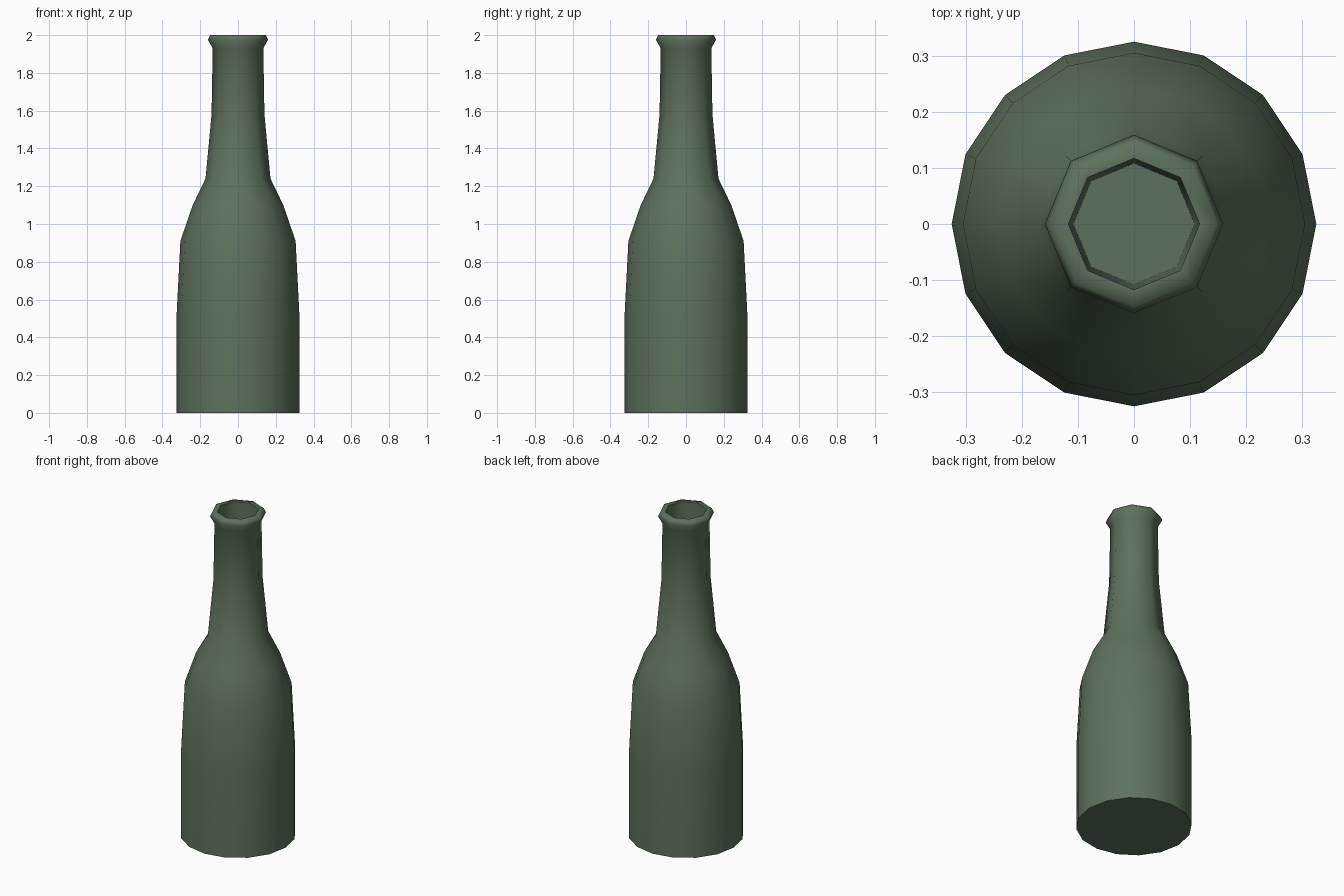
import bpy, bmesh
from math import cos, sin, tau, radians

if "Cube" in bpy.data.objects:
    bpy.data.objects.remove(bpy.data.objects["Cube"])

# Profile: (radius, height, number of sides), from the base up and into the mouth
PROFILE = [
    (0.325, 0.00, 16), (0.325, 0.52, 16), (0.305, 0.91, 16), (0.240, 1.10, 16),  # body
    (0.172, 1.24, 8), (0.140, 1.58, 8), (0.134, 1.93, 8),                        # neck
    (0.159, 1.975, 8), (0.148, 2.00, 8), (0.117, 2.00, 8),                       # lip
    (0.108, 1.60, 8),                                                            # inside
]

bm = bmesh.new()


def ring(r, z, n):
    return [bm.verts.new((r * cos(tau * i / n), r * sin(tau * i / n), z)) for i in range(n)]


def bridge(a, b):
    n, m = len(a), len(b)
    if n == m:
        for i in range(n):
            j = (i + 1) % n
            bm.faces.new((a[i], a[j], b[j], b[i]))
    else:  # 16 sides narrowing to 8
        for i in range(m):
            p, q, s = a[2 * i], a[2 * i + 1], a[(2 * i + 2) % n]
            c, d = b[i], b[(i + 1) % m]
            bm.faces.new((p, q, c))
            bm.faces.new((q, d, c))
            bm.faces.new((q, s, d))


rings = [ring(*p) for p in PROFILE]
for lower, upper in zip(rings, rings[1:]):
    bridge(lower, upper)

# Flat base, and a fan closing the hollow of the mouth
bm.faces.new(rings[0][::-1])
centre = bm.verts.new((0, 0, PROFILE[-1][1]))
last = rings[-1]
for i in range(len(last)):
    bm.faces.new((last[i], last[(i + 1) % len(last)], centre))

mesh = bpy.data.meshes.new("bottle")
bm.to_mesh(mesh)
bm.free()
bottle = bpy.data.objects.new("bottle", mesh)
bpy.context.collection.objects.link(bottle)

# Green glass colour
glass = bpy.data.materials.new("green_glass")
glass.diffuse_color = (0.11, 0.165, 0.11, 1)
glass.use_nodes = True
glass.node_tree.nodes["Principled BSDF"].inputs["Base Color"].default_value = glass.diffuse_color
mesh.materials.append(glass)

# Smooth sides, sharp base and inner lip
bpy.context.view_layer.objects.active = bottle
bottle.select_set(True)
bpy.ops.object.shade_smooth_by_angle(angle=radians(75))
